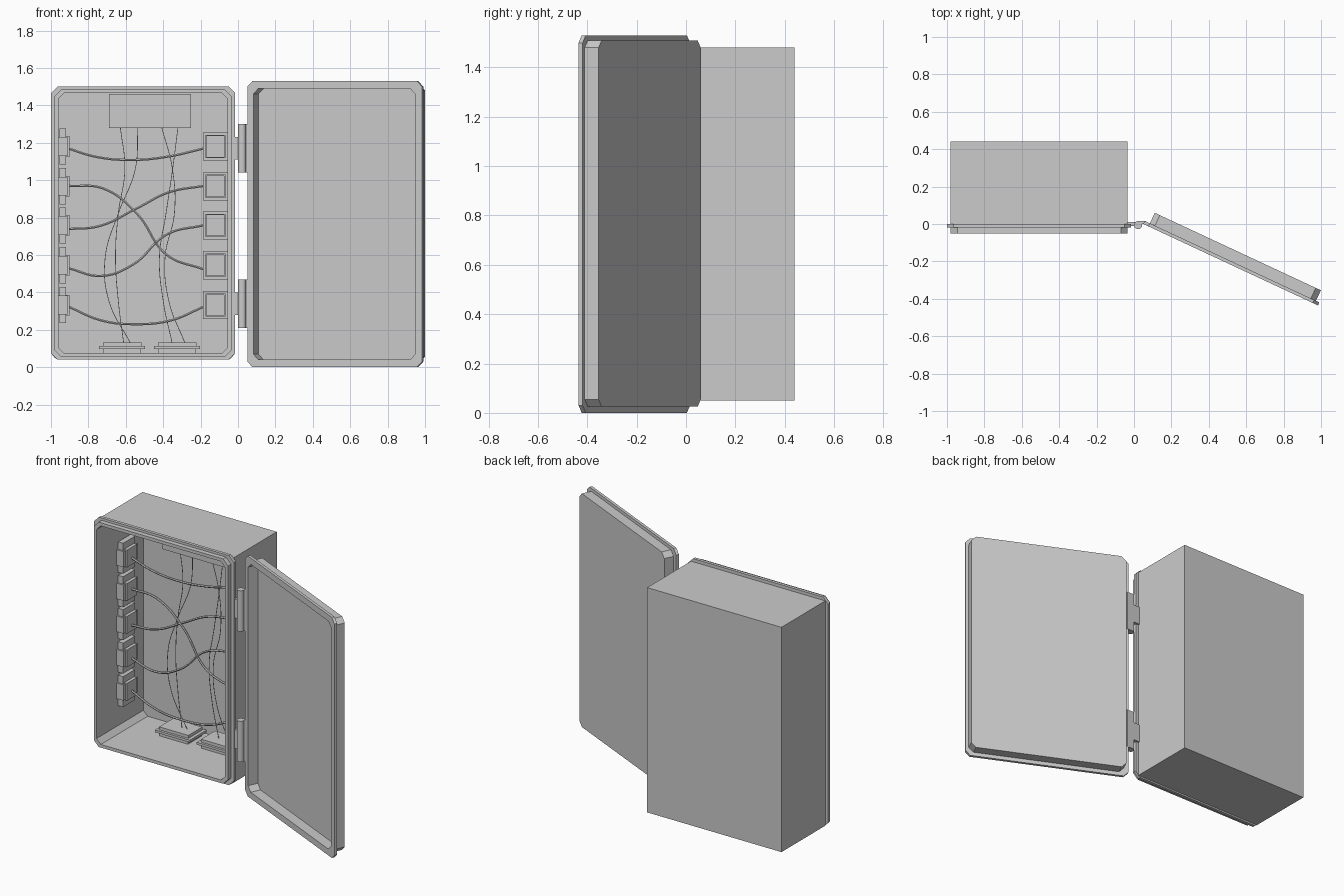
import bpy, bmesh
from math import radians
from mathutils import Matrix, Vector

if "Cube" in bpy.data.objects:
    bpy.data.objects.remove(bpy.data.objects["Cube"])

grey = bpy.data.materials.new("light grey")
grey.use_nodes = True
grey.diffuse_color = (0.6, 0.6, 0.6, 1)
grey.node_tree.nodes["Principled BSDF"].inputs["Base Color"].default_value = (0.6, 0.6, 0.6, 1)


def finish(name, bm):
    bmesh.ops.recalc_face_normals(bm, faces=bm.faces)
    mesh = bpy.data.meshes.new(name)
    bm.to_mesh(mesh)
    bm.free()
    mesh.materials.append(grey)
    ob = bpy.data.objects.new(name, mesh)
    bpy.context.collection.objects.link(ob)
    return ob


def loft(name, rings):
    """Closed shell through chamfered rectangles: (x0, x1, z0, z1, chamfer, y)."""
    bm = bmesh.new()
    loops = []
    for x0, x1, z0, z1, c, y in rings:
        outline = [(x0 + c, z0), (x1 - c, z0), (x1, z0 + c), (x1, z1 - c),
                   (x1 - c, z1), (x0 + c, z1), (x0, z1 - c), (x0, z0 + c)]
        loops.append([bm.verts.new((x, y, z)) for x, z in outline])
    for a, b in zip(loops, loops[1:]):
        for i in range(8):
            j = (i + 1) % 8
            bm.faces.new((a[i], a[j], b[j], b[i]))
    bm.faces.new(loops[0])
    bm.faces.new(loops[-1])
    bmesh.ops.remove_doubles(bm, verts=bm.verts, dist=0.0001)
    return finish(name, bm)


def boxes(name, parts):
    """Several boxes in one object: (x0, x1, y0, y1, z0, z1)."""
    bm = bmesh.new()
    for x0, x1, y0, y1, z0, z1 in parts:
        centre = Vector((x0 + x1, y0 + y1, z0 + z1)) / 2
        size = Matrix.Diagonal((x1 - x0, y1 - y0, z1 - z0, 1))
        bmesh.ops.create_cube(bm, size=1, matrix=Matrix.Translation(centre) @ size)
    return finish(name, bm)


def wire(name, points, radius):
    curve = bpy.data.curves.new(name, "CURVE")
    curve.dimensions = "3D"
    curve.bevel_depth = radius
    curve.bevel_resolution = 1
    curve.resolution_u = 10
    spline = curve.splines.new("BEZIER")
    spline.bezier_points.add(len(points) - 1)
    for bp, co in zip(spline.bezier_points, points):
        bp.co = co
        bp.handle_left_type = bp.handle_right_type = "AUTO"
    curve.materials.append(grey)
    ob = bpy.data.objects.new(name, curve)
    bpy.context.collection.objects.link(ob)
    bpy.ops.object.select_all(action="DESELECT")
    bpy.context.view_layer.objects.active = ob
    ob.select_set(True)
    bpy.ops.object.convert(target="MESH")
    bpy.ops.object.shade_smooth_by_angle()


# Cabinet: square back, chamfered flange, raised rim, hollow inside
back = (-0.98, -0.035, 0.05, 1.48, 0)
flange = (-1.0, -0.015, 0.04, 1.5, 0.035)
rim = (-0.98, -0.035, 0.055, 1.485, 0.035)
opening = (-0.96, -0.055, 0.075, 1.465, 0.03)
loft("cabinet", [(*back, 0.44), (*back, 0), (*flange, 0), (*flange, -0.02),
                 (*rim, -0.02), (*rim, -0.05), (*opening, -0.05), (*opening, 0.42)])

# Door: shallow tray swung open
lip = (0, 1.03, 0, 1.53, 0.03)
tray = (0.03, 1.01, 0.025, 1.51, 0.03)
inside = (0.035, 0.99, 0.04, 1.49, 0.03)
door = loft("door", [(*tray, 0.08), (*tray, 0.018), (*lip, 0.018), (*lip, 0),
                     (*inside, 0), (*inside, 0.065)])
door.location = (0.05, 0, 0)
door.rotation_euler = (0, 0, radians(-25))

# Hinges: barrel with a leaf on each side
for label, z in (("lower", 0.34), ("upper", 1.17)):
    boxes(label + "_hinge_leaves", [(-0.035, 0.02, -0.012, 0.012, z - 0.06, z + 0.06),
                                    (0.015, 0.065, 0, 0.016, z - 0.13, z + 0.13)])
    bpy.ops.mesh.primitive_cylinder_add(vertices=16, radius=0.022, depth=0.26,
                                        location=(0.022, -0.006, z))
    barrel = bpy.context.object
    barrel.name = label + "_hinge_barrel"
    barrel.data.materials.append(grey)
    bpy.ops.object.shade_smooth_by_angle()

# Side connectors on the left and right inner walls
heights = [1.18, 0.967, 0.758, 0.545, 0.332]
for i, z in enumerate(heights):
    boxes(f"plug_block_{i + 1}", [(-0.962, -0.912, 0.15, 0.29, z - 0.05, z + 0.05),
                                  (-0.955, -0.92, 0.16, 0.28, z - 0.097, z + 0.097),
                                  (-0.92, -0.9, 0.17, 0.27, z - 0.055, z + 0.055)])
    frame = (-0.188, -0.054, z - 0.075, z + 0.075, 0)
    step = (-0.175, -0.067, z - 0.062, z + 0.062, 0)
    well = (-0.168, -0.074, z - 0.055, z + 0.055, 0)
    loft(f"socket_{i + 1}", [(*frame, 0.29), (*frame, 0.15), (*step, 0.15),
                             (*step, 0.135), (*well, 0.135), (*well, 0.155)])

# Control unit at the top, terminal plates at the bottom
boxes("control_unit", [(-0.69, -0.25, 0.22, 0.425, 1.28, 1.46)])
for label, x in (("first", -0.62), ("second", -0.325)):
    boxes(label + "_terminal", [(x - 0.1, x + 0.1, 0.24, 0.38, 0.07, 0.1),
                                (x - 0.123, x + 0.123, 0.225, 0.395, 0.098, 0.113),
                                (x - 0.103, x + 0.103, 0.24, 0.38, 0.113, 0.132)])

# Thick cables between the side connectors, as (x, z) paths
cables = [
    [(-0.91, 1.17), (-0.76, 1.125), (-0.58, 1.108), (-0.38, 1.125), (-0.18, 1.17)],
    [(-0.91, 0.97), (-0.72, 0.955), (-0.54, 0.82), (-0.38, 0.6), (-0.18, 0.522)],
    [(-0.91, 0.738), (-0.74, 0.755), (-0.54, 0.85), (-0.37, 0.935), (-0.18, 0.97)],
    [(-0.91, 0.53), (-0.73, 0.488), (-0.56, 0.55), (-0.38, 0.71), (-0.18, 0.76)],
    [(-0.91, 0.325), (-0.73, 0.25), (-0.55, 0.23), (-0.36, 0.25), (-0.18, 0.325)],
]
for i, path in enumerate(cables):
    wire(f"cable_{i + 1}", [(x, 0.22, z) for x, z in path], 0.007)

# Thin wires from the control unit down to the terminals: x at even heights
thin = [(-0.63, -0.605, -0.64, -0.655, -0.64, -0.61), (-0.535, -0.55, -0.64, -0.71, -0.69, -0.57),
        (-0.41, -0.35, -0.34, -0.39, -0.37, -0.28), (-0.32, -0.35, -0.385, -0.42, -0.4, -0.35)]
for i, xs in enumerate(thin):
    wire(f"thin_wire_{i + 1}", [(x, 0.31, 1.29 - 0.234 * k) for k, x in enumerate(xs)], 0.002)
